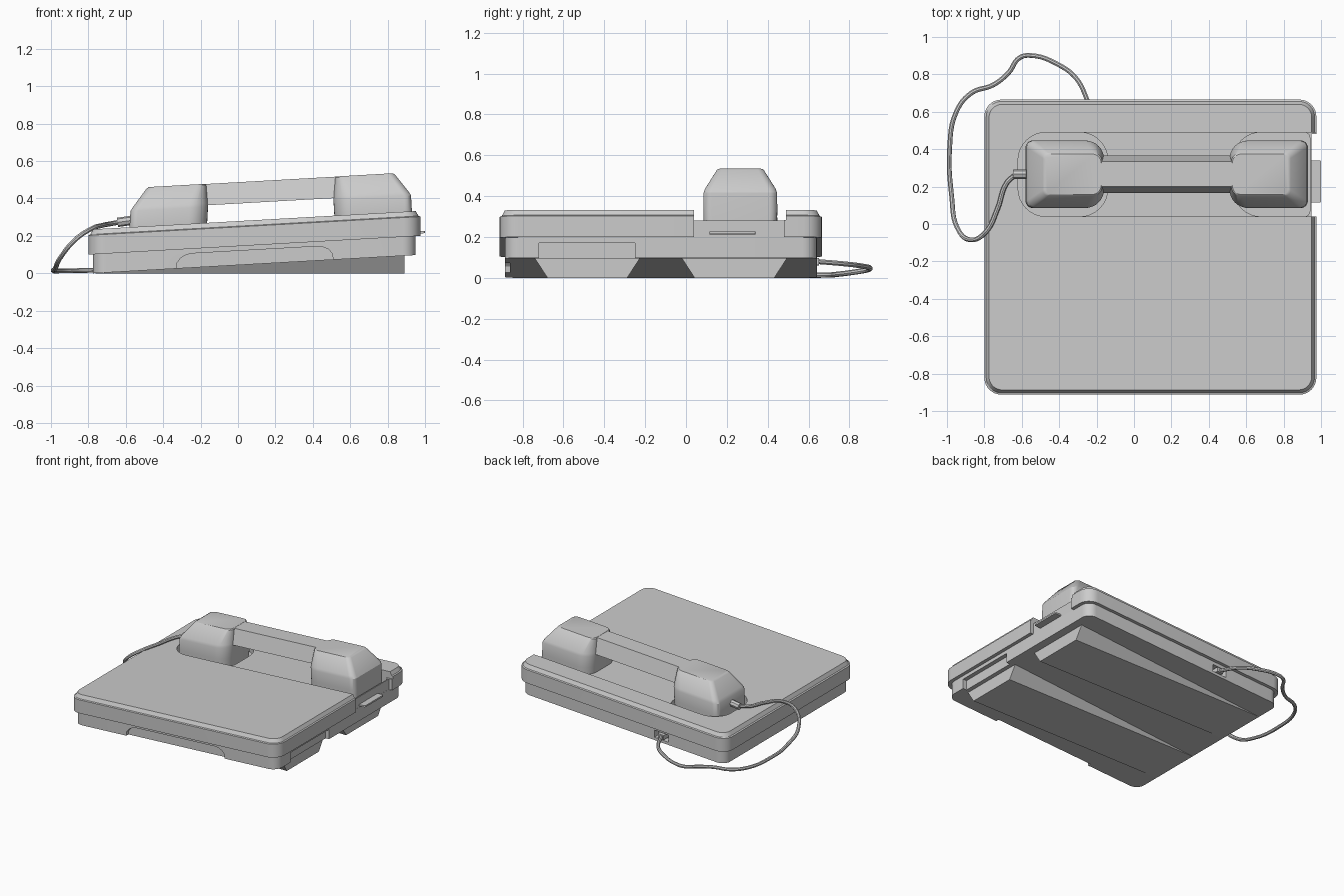
import bpy, bmesh, math
from mathutils import Vector

if bpy.data.objects.get("Cube"):
    bpy.data.objects.remove(bpy.data.objects["Cube"])

TILT = 0.0565  # rise of the sloping case along x


def material(name, colour):
    m = bpy.data.materials.new(name)
    m.use_nodes = True
    m.diffuse_color = colour
    m.node_tree.nodes["Principled BSDF"].inputs["Base Color"].default_value = colour
    return m


grey = material("plain grey", (0.6, 0.6, 0.6, 1))


def ring(x0, x1, y0, y1, r_left, r_right, steps=8):
    """Rounded rectangle, counter-clockwise, with own radii at each x end."""
    pts = []
    corners = [(x1, y1, -1, -1, r_right, 0), (x0, y1, 1, -1, r_left, 1),
               (x0, y0, 1, 1, r_left, 2), (x1, y0, -1, 1, r_right, 3)]
    for x, y, sx, sy, r, quarter in corners:
        for i in range(steps + 1):
            a = (quarter + i / steps) * math.pi / 2
            pts.append((x + sx * r + r * math.cos(a), y + sy * r + r * math.sin(a)))
    return pts


def loft(name, levels, tilt=TILT, helper=False):
    """Stack of (height, x0, x1, y0, y1, r_left, r_right) outlines."""
    bm = bmesh.new()
    rows = [[bm.verts.new((x, y, lv[0] + tilt * x)) for x, y in ring(*lv[1:])]
            for lv in levels]
    n = len(rows[0])
    for a, b in zip(rows, rows[1:]):
        for i in range(n):
            j = (i + 1) % n
            bm.faces.new((a[i], a[j], b[j], b[i]))
    bm.faces.new(rows[0][::-1])
    bm.faces.new(rows[-1])
    bmesh.ops.remove_doubles(bm, verts=bm.verts, dist=1e-5)
    bmesh.ops.recalc_face_normals(bm, faces=bm.faces)
    me = bpy.data.meshes.new(name)
    bm.to_mesh(me)
    bm.free()
    ob = bpy.data.objects.new(name, me)
    bpy.context.collection.objects.link(ob)
    me.materials.append(grey)
    if helper:
        ob.hide_render = True
        ob.display_type = 'WIRE'
    return ob


def block(name, x0, x1, y0, y1, z0, z1, r=0.0, **kw):
    return loft(name, [(z, x0, x1, y0, y1, r, r) for z in (z0, z1)], **kw)


def carve(ob, cutters):
    """Subtract the cutters and drop them afterwards."""
    bpy.context.view_layer.objects.active = ob
    for c in cutters:
        mod = ob.modifiers.new("cut", 'BOOLEAN')
        mod.operation, mod.solver, mod.object = 'DIFFERENCE', 'EXACT', c
        bpy.ops.object.modifier_apply(modifier=mod.name)
        bpy.data.objects.remove(c)


def smooth(ob):
    bpy.ops.object.select_all(action='DESELECT')
    ob.select_set(True)
    bpy.context.view_layer.objects.active = ob
    bpy.ops.object.shade_smooth_by_angle(angle=math.radians(30))


# Upper case with sloped rim
upper = loft("upper_case", [
    (0.145, -0.8, 0.975, -0.912, 0.665, 0.09, 0.09),
    (0.248, -0.8, 0.975, -0.912, 0.665, 0.09, 0.09),
    (0.252, -0.79, 0.965, -0.902, 0.655, 0.08, 0.08),
    (0.279, -0.775, 0.95, -0.887, 0.64, 0.07, 0.07)])
# Handset trough, the two cups in it and the notch at its open end
carve(upper, [
    loft("trough_cutter", [(z, -0.62, 1.1, 0.04, 0.49, 0.15, 0)
                           for z in (0.228, 0.4)], helper=True),
    block("left_cup_cutter", -0.62, -0.14, 0.04, 0.49, 0.185, 0.4, 0.15, helper=True),
    loft("right_cup_cutter", [(z, 0.53, 0.94, 0.04, 0.49, 0.15, 0.03)
                              for z in (0.185, 0.4)], helper=True),
    block("notch_cutter", 0.949, 1.1, 0.04, 0.48, 0.1, 0.5, helper=True)])

# Lower case with front grip, side slot and cord socket
lower = block("lower_case", -0.775, 0.95, -0.887, 0.64, 0.0437, 0.15, 0.07)
grip = [(0.02, 0), (0.075, 0.005), (0.1, 0.025), (0.115, 0.055), (0.12, 0.09)]
carve(lower, [
    loft("grip_cutter", [(z, -0.33 + d, 0.51 - d, -1, -0.862, 0, 0)
                         for z, d in grip], helper=True),
    block("slot_cutter", 0.92, 1.1, -0.72, -0.25, 0.02, 0.118, helper=True),
    block("socket_cutter", -0.3, -0.18, 0.59, 0.8, 0.065, 0.12, helper=True)])
block("cord_plug", -0.265, -0.215, 0.58, 0.65, 0.075, 0.11)

# Two wedge feet, narrowing to the ground
for name, yc in (("front_foot", -0.483), ("back_foot", 0.237)):
    bm = bmesh.new()
    for_top = [(0.89, yc - 0.26, 0.1), (0.89, yc + 0.26, 0.1)]
    for_low = [(0.89, yc - 0.195, 0), (0.89, yc + 0.195, 0)]
    tip = [(-0.765, yc - 0.195, 0), (-0.765, yc + 0.195, 0)]
    tl, tr, bl, br, pl, pr = [bm.verts.new(p) for p in for_top + for_low + tip]
    for f in ((tl, tr, br, bl), (bl, br, pr, pl), (tl, bl, pl), (tr, pr, br), (tl, pl, pr, tr)):
        bm.faces.new(f)
    bmesh.ops.recalc_face_normals(bm, faces=bm.faces)
    me = bpy.data.meshes.new(name)
    bm.to_mesh(me)
    bm.free()
    me.materials.append(grey)
    bpy.context.collection.objects.link(bpy.data.objects.new(name, me))

# Handset ends, mirrored about the middle of the handle
MID = 0.175
end_levels = [  # height, outer reach, inner reach, half width, outer and inner radius
    (0.19, 0.755, 0.345, 0.178, 0.04, 0.1), (0.28, 0.755, 0.34, 0.181, 0.04, 0.1),
    (0.365, 0.75, 0.335, 0.18, 0.04, 0.1), (0.385, 0.737, 0.335, 0.174, 0.04, 0.1),
    (0.482, 0.663, 0.345, 0.115, 0.03, 0.05), (0.488, 0.65, 0.35, 0.108, 0.03, 0.05)]
for name, s in (("left_handset_end", 1), ("right_handset_end", -1)):
    levels = []
    for z, out, inn, w, ro, ri in end_levels:
        xs = sorted((MID + s * out, MID + s * inn))
        radii = (ri, ro) if s > 0 else (ro, ri)
        levels.append((z, *xs, 0.266 - w, 0.266 + w, *radii))
    smooth(loft(name, levels))
loft("handset_handle", [(0.373, -0.23, 0.58, 0.167, 0.367, 0, 0),
                        (0.487, -0.23, 0.58, 0.2, 0.335, 0, 0)])

# Thin tab sliding out of the right end
tab = loft("side_tab", [(z, 0.9, 1.0, 0.115, 0.34, 0, 0.008) for z in (0.158, 0.17)])


def tube(name, points, radius):
    cu = bpy.data.curves.new(name, 'CURVE')
    cu.dimensions = '3D'
    cu.bevel_depth, cu.bevel_resolution, cu.resolution_u = radius, 2, 6
    cu.use_fill_caps = True
    sp = cu.splines.new('BEZIER')
    sp.bezier_points.add(len(points) - 1)
    for bp, p in zip(sp.bezier_points, points):
        bp.co = Vector(p)
        bp.handle_left_type = bp.handle_right_type = 'AUTO'
    cu.materials.append(grey)
    ob = bpy.data.objects.new(name, cu)
    bpy.context.collection.objects.link(ob)
    bpy.ops.object.select_all(action='DESELECT')
    ob.select_set(True)
    bpy.context.view_layer.objects.active = ob
    bpy.ops.object.convert(target='MESH')
    smooth(bpy.context.view_layer.objects.active)


# Cord from handset to the socket at the back
tube("cord_sleeve", [(-0.645, 0.266, 0.272), (-0.56, 0.266, 0.284)], 0.025)
tube("cord", [(-0.63, 0.266, 0.274), (-0.68, 0.22, 0.265), (-0.73, 0.08, 0.255),
              (-0.79, -0.04, 0.235), (-0.87, -0.085, 0.18), (-0.945, -0.02, 0.09),
              (-0.975, 0.15, 0.03), (-0.986, 0.4, 0.014), (-0.95, 0.6, 0.013),
              (-0.87, 0.7, 0.014), (-0.75, 0.745, 0.018), (-0.67, 0.81, 0.026),
              (-0.61, 0.89, 0.04), (-0.54, 0.9, 0.048), (-0.42, 0.86, 0.058),
              (-0.31, 0.78, 0.068), (-0.24, 0.64, 0.08)], 0.013)

for ob in (upper, lower, tab):
    smooth(ob)
